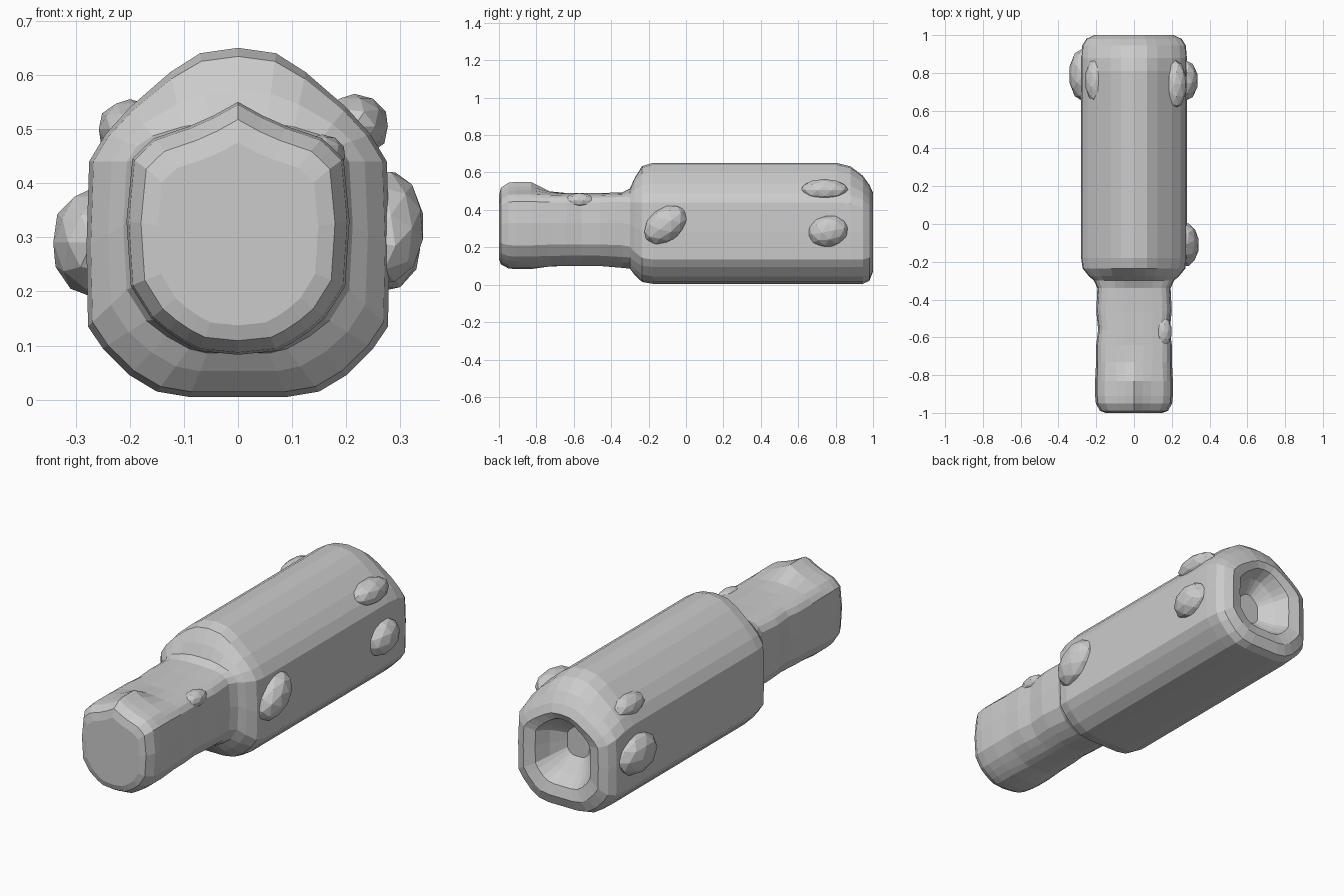
import bpy, bmesh
from math import radians
from mathutils import Matrix, Vector

if "Cube" in bpy.data.objects:
    bpy.data.objects.remove(bpy.data.objects["Cube"])

# Half cross-sections, bottom to top (x, z)
BODY = [(0, .005), (.09, .005), (.15, .015), (.2, .045), (.25, .095), (.277, .135), (.28, .28),
        (.275, .44), (.245, .49), (.2, .54), (.125, .605), (.07, .64), (0, .65)]
NECK = [(0, .1), (.05, .1), (.08, .108), (.12, .13), (.155, .155), (.193, .215), (.2, .33),
        (.193, .44), (.175, .465), (.15, .478), (.1, .486), (.05, .49), (0, .49)]
HEAD = [(0, .083), (.07, .09), (.1, .105), (.13, .125), (.16, .15), (.198, .21), (.206, .33),
        (.195, .445), (.175, .465), (.155, .483), (.09, .505), (.045, .525), (0, .55)]


def mix(a, b, t):
    return [(p[0] + (q[0] - p[0]) * t, p[1] + (q[1] - p[1]) * t) for p, q in zip(a, b)]


def squash(prof, sx, up, down, cz=.3):
    return [(x * sx, cz + (z - cz) * (up if z > cz else down)) for x, z in prof]


def full(prof):
    return prof + [(-x, z) for x, z in prof[-2:0:-1]]


def make_object(name, bm):
    bmesh.ops.recalc_face_normals(bm, faces=bm.faces)
    me = bpy.data.meshes.new(name)
    bm.to_mesh(me)
    bm.free()
    ob = bpy.data.objects.new(name, me)
    bpy.context.collection.objects.link(ob)
    return ob


def loft(name, rings):
    bm = bmesh.new()
    loops = [[bm.verts.new((x, y, z)) for x, z in full(p)] for y, p in rings]
    n = len(loops[0])
    for a, b in zip(loops, loops[1:]):
        for i in range(n):
            j = (i + 1) % n
            bm.faces.new((a[i], a[j], b[j], b[i]))
    bm.faces.new(loops[0])
    bm.faces.new(loops[-1])
    return make_object(name, bm)


# One continuous shell: nose, neck, shoulder, body, rounded back and its hollow
loft("body_shell", [
    (-1.0, squash(HEAD, .72, .7, .75)),
    (-.99, squash(HEAD, .87, .87, .88)),
    (-.95, squash(HEAD, .98, .98, .98)),
    (-.91, HEAD),
    (-.83, HEAD),
    (-.73, mix(HEAD, NECK, .85)),
    (-.64, NECK),
    (-.56, squash(NECK, .95, 1, 1)),
    (-.46, NECK),
    (-.34, squash(NECK, .97, 1.02, 1.05)),
    (-.30, mix(NECK, BODY, .15)),
    (-.275, mix(NECK, BODY, .5)),
    (-.235, mix(NECK, BODY, .9)),
    (-.18, BODY),
    (.81, BODY),
    (.88, squash(BODY, 1, .95, 1)),
    (.945, squash(BODY, .98, .81, 1)),
    (.98, squash(BODY, .9, .67, .95)),
    (1.0, squash(BODY, .75, .55, .78)),
    (.985, squash(BODY, .55, .46, .6)),
    (.92, squash(BODY, .42, .38, .47)),
    (.86, squash(BODY, .22, .22, .25)),
])


# Faceted lumps standing out of the sides and upper edges
def lump(name, loc, size, tilt=0):
    bm = bmesh.new()
    bmesh.ops.create_icosphere(bm, subdivisions=2, radius=1)
    m = Matrix.Translation(Vector(loc)) @ Matrix.Rotation(radians(tilt), 4, 'X') @ Matrix.Diagonal((*size, 1))
    bmesh.ops.transform(bm, matrix=m, verts=bm.verts)
    return make_object(name, bm)


lump("right_front_stud", (.27, -.11, .32), (.075, .13, .09), 38)
lump("right_rear_stud", (.27, .76, .285), (.07, .11, .085), 10)
lump("left_rear_stud", (-.27, .79, .29), (.075, .14, .1))
lump("right_shoulder_lump", (.215, .74, .505), (.065, .13, .06))
lump("left_shoulder_lump", (-.2, .76, .5), (.06, .12, .055))
lump("neck_lump", (.155, -.57, .45), (.045, .08, .04))
